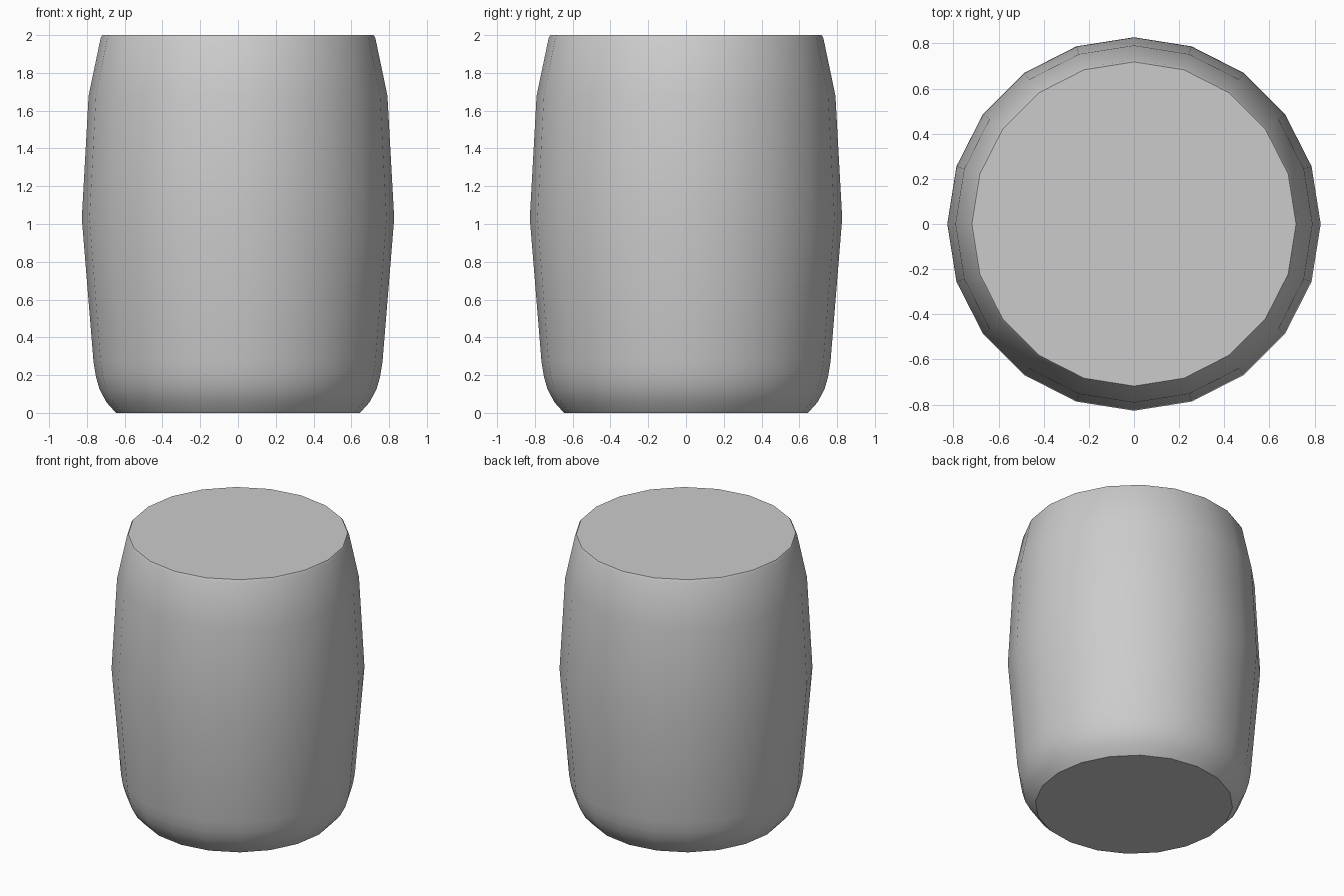
import bpy, bmesh, math

if "Cube" in bpy.data.objects:
    bpy.data.objects.remove(bpy.data.objects["Cube"])

SIDES = 20
# barrel profile: radius, height
PROFILE = [(0.646, 0), (0.697, 0.057), (0.733, 0.125), (0.752, 0.19), (0.765, 0.27),
           (0.827, 1.03), (0.791, 1.68), (0.727, 1.985), (0.718, 2.0)]

# barrel body: stacked rings with flat end caps
bm = bmesh.new()
rings = []
for r, z in PROFILE:
    rings.append([bm.verts.new((r * math.cos(i * math.tau / SIDES),
                                r * math.sin(i * math.tau / SIDES), z))
                  for i in range(SIDES)])
for a, b in zip(rings, rings[1:]):
    for i in range(SIDES):
        j = (i + 1) % SIDES
        bm.faces.new((a[i], a[j], b[j], b[i]))
bm.faces.new(rings[0][::-1])
bm.faces.new(rings[-1])

mesh = bpy.data.meshes.new("barrel")
bm.to_mesh(mesh)
bm.free()
barrel = bpy.data.objects.new("barrel", mesh)
bpy.context.collection.objects.link(barrel)

# smooth sides, crisp rims
bpy.context.view_layer.objects.active = barrel
barrel.select_set(True)
bpy.ops.object.shade_smooth_by_angle(angle=math.radians(30))
